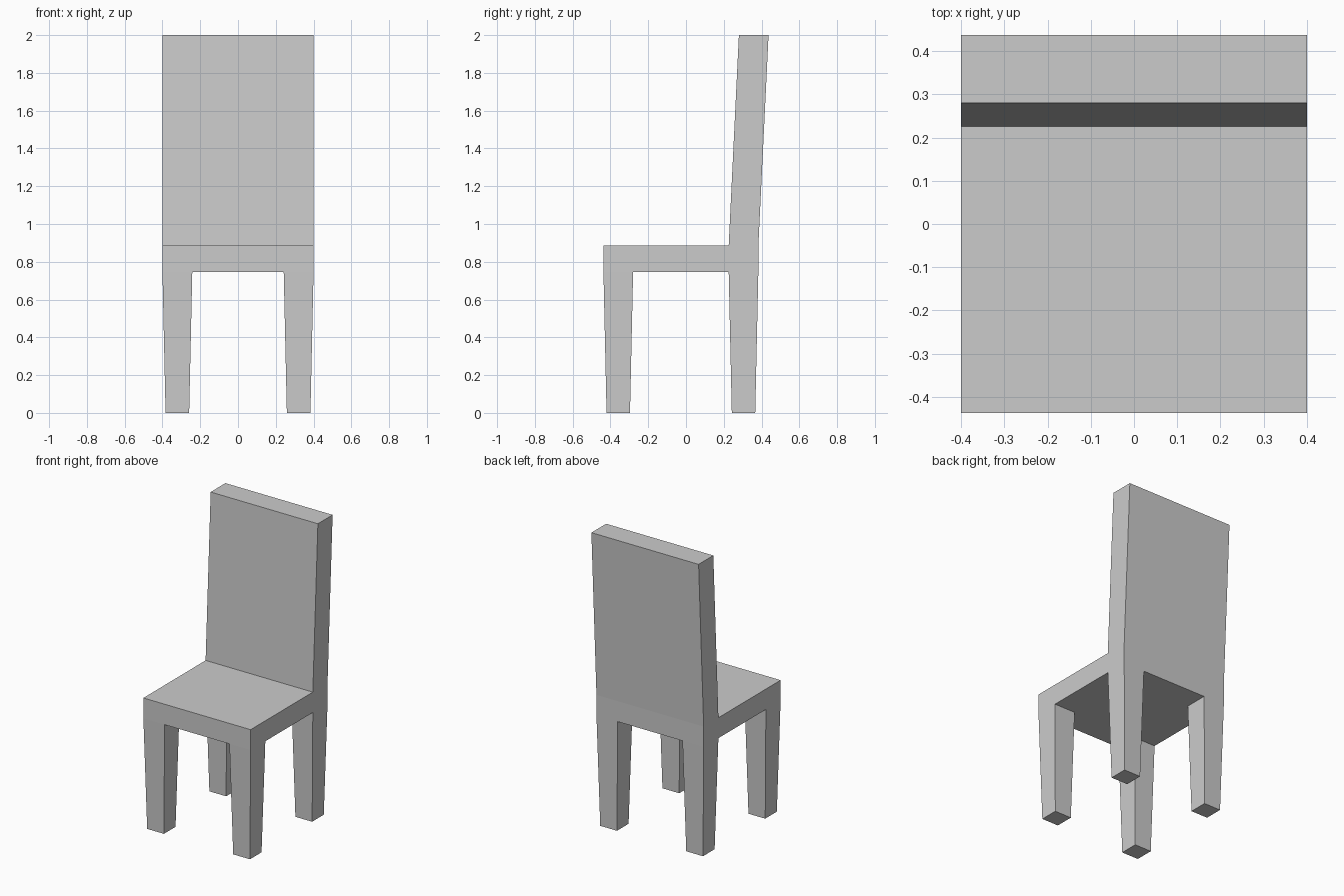
import bpy, bmesh
from mathutils import Vector

if "Cube" in bpy.data.objects:
    bpy.data.objects.remove(bpy.data.objects["Cube"])

XS = [-0.4, -0.242, 0.242, 0.4]
YS = [-0.437, -0.28, 0.226, 0.383]
SEAT_BOTTOM, SEAT_TOP, BACK_TOP = 0.747, 0.885, 2.0

bm = bmesh.new()


def extrude(faces, offset, keep=False):
    """Extrude faces by offset, drop the covered originals, return new verts."""
    geom = bmesh.ops.extrude_face_region(bm, geom=faces)["geom"]
    verts = [g for g in geom if isinstance(g, bmesh.types.BMVert)]
    bmesh.ops.translate(bm, verts=verts, vec=offset)
    old = [f for f in faces if f.is_valid]
    if old and not keep:
        bmesh.ops.delete(bm, geom=old, context='FACES')
    return verts


# Seat slab, divided so legs and backrest can grow out of it
grid = [[bm.verts.new((x, y, SEAT_BOTTOM)) for x in XS] for y in YS]
cells = [bm.faces.new((grid[j][i], grid[j][i + 1], grid[j + 1][i + 1], grid[j + 1][i]))
         for j in range(3) for i in range(3)]
corners = [cells[k] for k in (0, 2, 6, 8)]
extrude(cells, (0, 0, SEAT_TOP - SEAT_BOTTOM), keep=True)

# Backrest: rear strip of the seat top, leaning backwards
rear = [f for f in bm.faces
        if all(v.co.z > SEAT_TOP - 0.01 and v.co.y > YS[2] - 0.01 for v in f.verts)]
extrude(rear, (0, 0.054, BACK_TOP - SEAT_TOP))

# Legs: corner cells pulled down to the floor and tapered
for face in corners:
    foot = extrude([face], (0, 0, -SEAT_BOTTOM))
    centre = sum((v.co for v in foot), Vector()) / len(foot)
    for v in foot:
        v.co = centre + (v.co - centre) * 0.79

# Merge coplanar faces and tidy normals
bmesh.ops.dissolve_limit(bm, angle_limit=0.002, verts=bm.verts[:], edges=bm.edges[:])
bmesh.ops.recalc_face_normals(bm, faces=bm.faces[:])

mesh = bpy.data.meshes.new("chair")
bm.to_mesh(mesh)
bm.free()
bpy.context.collection.objects.link(bpy.data.objects.new("chair", mesh))
